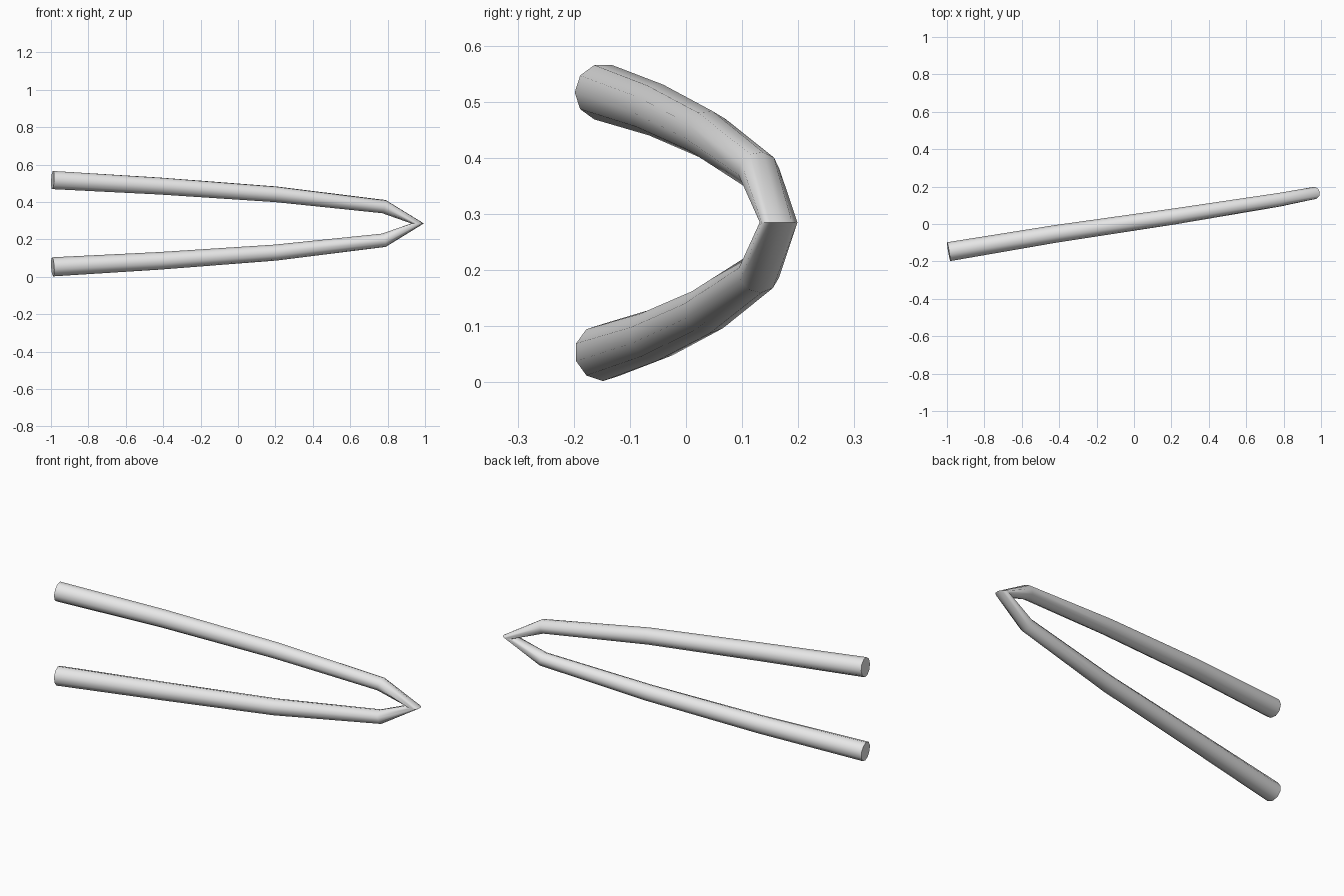
import bpy, bmesh, math
from mathutils import Vector

cube = bpy.data.objects.get("Cube")
if cube:
    bpy.data.objects.remove(cube, do_unlink=True)

SIDES = 10
MID_Z = 0.285

# Single light grey material
grey = bpy.data.materials.new("light grey")
grey.use_nodes = True
colour = (0.8, 0.8, 0.8, 1)
grey.diffuse_color = colour
grey.node_tree.nodes["Principled BSDF"].inputs["Base Color"].default_value = colour

# Upper arm centre line from the open end to the tip: x, y, z, radius
upper = [
    (-0.991, -0.148, 0.517, 0.051),
    (-0.42, -0.053, 0.485, 0.047),
    (0.20, 0.038, 0.441, 0.043),
    (0.78, 0.130, 0.375, 0.037),
    (0.96, 0.165, MID_Z, 0.034),
]
# The lower arm mirrors the upper one
lower = [(x, y, 2 * MID_Z - z, r) for x, y, z, r in reversed(upper[:-1])]
path = upper + lower
points = [Vector(p[:3]) for p in path]


def tangent(i):
    """Average direction of the segments meeting at a path point."""
    total = Vector()
    if i > 0:
        total += (points[i] - points[i - 1]).normalized()
    if i < len(points) - 1:
        total += (points[i + 1] - points[i]).normalized()
    return total.normalized()


# Sweep tapered rings along the path
bm = bmesh.new()
rings = []
for i, centre in enumerate(points):
    t = tangent(i)
    side = Vector((0, 1, 0))
    side = (side - t * side.dot(t)).normalized()
    up = t.cross(side)
    twist = math.pi / SIDES * i / (len(points) - 1)
    ring = []
    for k in range(SIDES):
        a = math.tau * k / SIDES + twist
        ring.append(bm.verts.new(centre + path[i][3] * (side * math.cos(a) + up * math.sin(a))))
    rings.append(ring)
for a, b in zip(rings, rings[1:]):
    for k in range(SIDES):
        n = (k + 1) % SIDES
        bm.faces.new((a[k], a[n], b[n], b[k]))

# Flat end caps
bm.faces.new(rings[0])
bm.faces.new(rings[-1])
bmesh.ops.recalc_face_normals(bm, faces=bm.faces)

mesh = bpy.data.meshes.new("bent_rod")
bm.to_mesh(mesh)
bm.free()
mesh.materials.append(grey)
rod = bpy.data.objects.new("bent_rod", mesh)
bpy.context.collection.objects.link(rod)

# Smooth sides, sharp cap rims
bpy.ops.object.select_all(action='DESELECT')
rod.select_set(True)
bpy.context.view_layer.objects.active = rod
bpy.ops.object.shade_smooth_by_angle(angle=math.radians(70))
